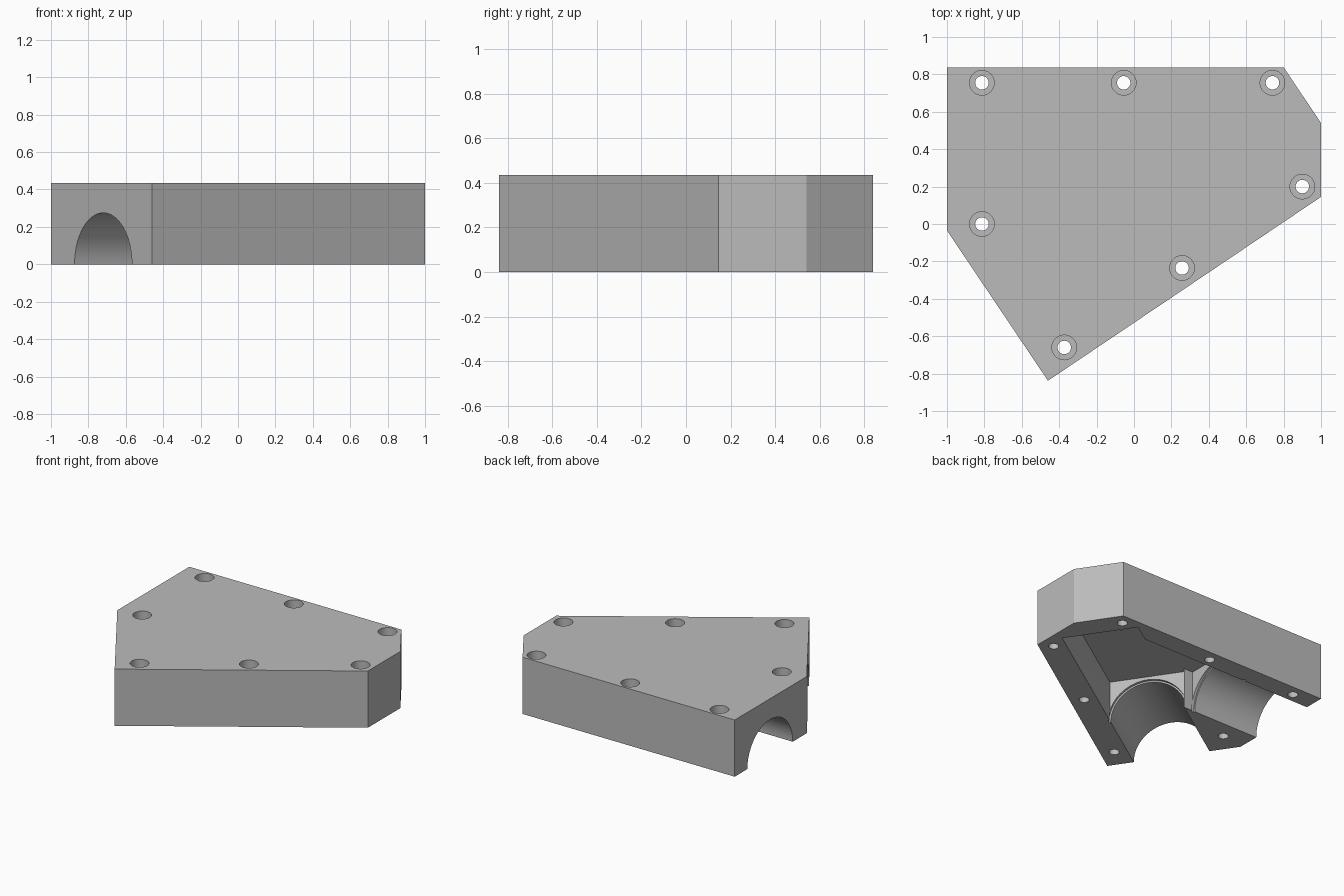
import bpy, bmesh, math
from mathutils import Vector, Matrix

cube = bpy.data.objects.get("Cube")
if cube:
    bpy.data.objects.remove(cube, do_unlink=True)

HEIGHT = 0.435
CEILING = 0.31
RADIUS = 0.275
OUTLINE = [(-1, 0.838), (-1, -0.035), (-0.46, -0.838), (1, 0.145), (1, 0.54), (0.8, 0.838)]
SCREWS = [(-0.813, 0.755), (-0.055, 0.755), (0.74, 0.755), (0.9, 0.2),
          (-0.813, 0), (0.257, -0.235), (-0.373, -0.66)]

grey = bpy.data.materials.new("plain grey")
grey.use_nodes = True
colour = (0.5, 0.5, 0.5, 1)
grey.diffuse_color = colour
grey.node_tree.nodes["Principled BSDF"].inputs["Base Color"].default_value = colour


def finish(bm, name):
    bmesh.ops.recalc_face_normals(bm, faces=bm.faces)
    mesh = bpy.data.meshes.new(name)
    bm.to_mesh(mesh)
    bm.free()
    mesh.materials.append(grey)
    obj = bpy.data.objects.new(name, mesh)
    bpy.context.collection.objects.link(obj)
    return obj


def prism(name, points, z0, z1):
    bm = bmesh.new()
    face = bm.faces.new([bm.verts.new((x, y, z0)) for x, y in points])
    top = bmesh.ops.extrude_face_region(bm, geom=[face])["geom"]
    bmesh.ops.translate(bm, vec=(0, 0, z1 - z0),
                        verts=[v for v in top if isinstance(v, bmesh.types.BMVert)])
    return finish(bm, name)


def rod(name, start, end, radius, sides=64):
    start, end = Vector(start), Vector(end)
    axis = end - start
    turn = axis.to_track_quat('Z', 'Y').to_matrix().to_4x4()
    bm = bmesh.new()
    bmesh.ops.create_cone(bm, cap_ends=True, segments=sides, radius1=radius, radius2=radius,
                          depth=axis.length, matrix=Matrix.Translation((start + end) / 2) @ turn)
    return finish(bm, name)


def cut(cutter):
    cutter.hide_render = True
    mod = body.modifiers.new("cut", 'BOOLEAN')
    mod.operation = 'DIFFERENCE'
    mod.solver = 'EXACT'
    mod.object = cutter
    bpy.context.view_layer.objects.active = body
    bpy.ops.object.modifier_apply(modifier=mod.name)
    bpy.data.objects.remove(cutter, do_unlink=True)


# Solid housing block
body = prism("housing_cover", OUTLINE, 0, HEIGHT)


# Half-round inlet followed by a square-sided chamber, along one axis
def passage(mouth, direction, inlet, end):
    mouth, along = Vector(mouth), Vector(direction).normalized()
    side = Vector((-along.y, along.x)) * RADIUS
    corners = [mouth + along * inlet - side, mouth + along * end - side,
               mouth + along * end + side, mouth + along * inlet + side]
    cut(prism("chamber_cutter", [tuple(c) for c in corners], -0.1, CEILING))
    at = lambda d: (mouth + along * d).to_3d()
    cut(rod("inlet_cutter", at(-0.3), at(inlet + 0.01), RADIUS))
    cut(rod("lip_cutter", at(inlet - 0.02), at(inlet + 0.005), RADIUS + 0.012))


passage((-0.72, -0.45), (0.83, 0.558), 0.6, 1.8)
passage((-1, 0.41), (1, 0), 0.58, 1.5)

# Round recess in the chamber ceiling where the passages meet
cut(rod("recess_cutter", (0.555, 0.41, 0.2), (0.555, 0.41, 0.385), 0.26))

# Counterbored screw holes
for x, y in SCREWS:
    cut(rod("screw_cutter", (x, y, -0.1), (x, y, HEIGHT + 0.1), 0.036, 32))
    cut(rod("counterbore_cutter", (x, y, HEIGHT - 0.13), (x, y, HEIGHT + 0.1), 0.066, 32))

# Smooth the bores, keep the edges sharp
bpy.ops.object.select_all(action='DESELECT')
body.select_set(True)
bpy.context.view_layer.objects.active = body
bpy.ops.object.shade_smooth_by_angle(angle=math.radians(30))
